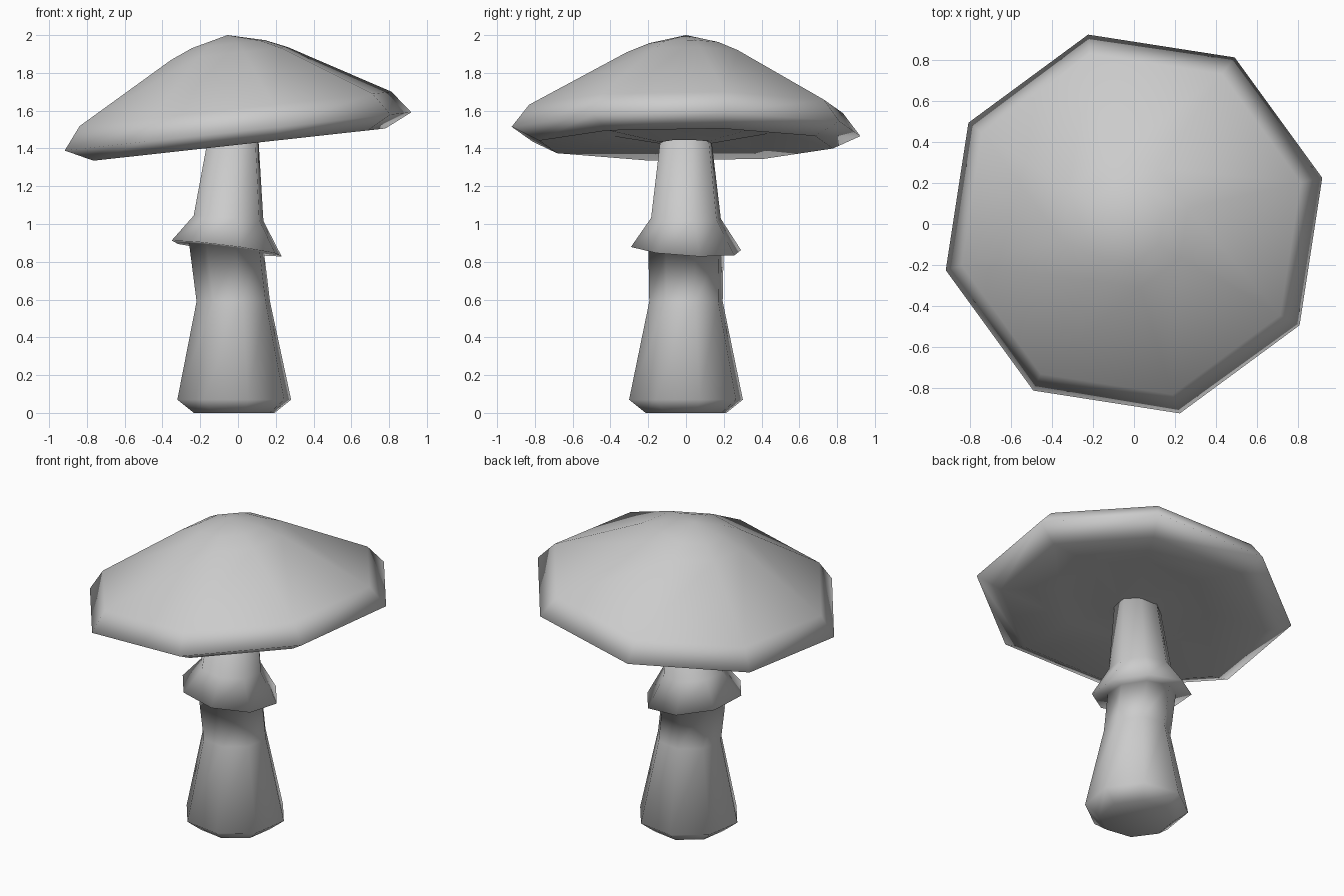
import bpy, bmesh, math
from mathutils import Vector, Matrix

if "Cube" in bpy.data.objects:
    bpy.data.objects.remove(bpy.data.objects["Cube"], do_unlink=True)

SIDES = 8
PHASE = math.radians(13.7)

grey = bpy.data.materials.new("plain grey")
grey.use_nodes = True
colour = (0.6, 0.6, 0.6, 1)
grey.diffuse_color = colour
grey.node_tree.nodes["Principled BSDF"].inputs["Base Color"].default_value = colour


def loft(name, rings, start=None, end=None, transform=Matrix()):
    """Skin rings of (radius, centre x, z, x slope, y slope); close the ends with fans."""
    bm = bmesh.new()
    loops = []
    for radius, cx, z, sx, sy in rings:
        loop = []
        for i in range(SIDES):
            a = PHASE + i * math.tau / SIDES
            x, y = radius * math.cos(a), radius * math.sin(a)
            loop.append(bm.verts.new(Vector((cx + x, y, z + sx * x + sy * y))))
        loops.append(loop)
    for low, high in zip(loops, loops[1:]):
        for i in range(SIDES):
            j = (i + 1) % SIDES
            bm.faces.new((low[i], low[j], high[j], high[i]))
    for tip, loop in ((start, loops[0]), (end, loops[-1])):
        if tip:
            centre = bm.verts.new(tip)
            for i in range(SIDES):
                bm.faces.new((loop[i], loop[(i + 1) % SIDES], centre))
    bmesh.ops.recalc_face_normals(bm, faces=bm.faces)
    bm.transform(transform)
    for face in bm.faces:
        face.smooth = True
    mesh = bpy.data.meshes.new(name)
    bm.to_mesh(mesh)
    bm.free()
    mesh.materials.append(grey)
    obj = bpy.data.objects.new(name, mesh)
    bpy.context.collection.objects.link(obj)
    return obj


# Stem with bulbous foot and a slanted skirt
loft("stem", [
    (0.22, -0.02, 0.00, 0, 0),
    (0.31, -0.02, 0.07, 0, 0),
    (0.20, -0.025, 0.59, 0, 0),
    (0.205, -0.06, 0.87, -0.13, -0.06),
    (0.30, -0.06, 0.87, -0.13, -0.06),
    (0.19, -0.05, 1.03, -0.07, -0.03),
    (0.14, -0.028, 1.44, 0.11, 0),
], start=(-0.02, 0, 0), end=(-0.028, 0, 1.45))

# Tilted cap: hollow underside, lip, rim, dome
profile = [(0.14, -0.06), (0.45, 0.0), (0.80, -0.07), (0.95, 0.0),
           (0.855, 0.12), (0.32, 0.415), (0.20, 0.465)]
tilt = Matrix.Translation((0, 0, 1.49)) @ Matrix.Rotation(math.radians(-6.3), 4, "Y")
loft("cap", [(r, 0, z, 0, 0) for r, z in profile],
     start=(0, 0, -0.03), end=(0, 0, 0.513), transform=tilt)
